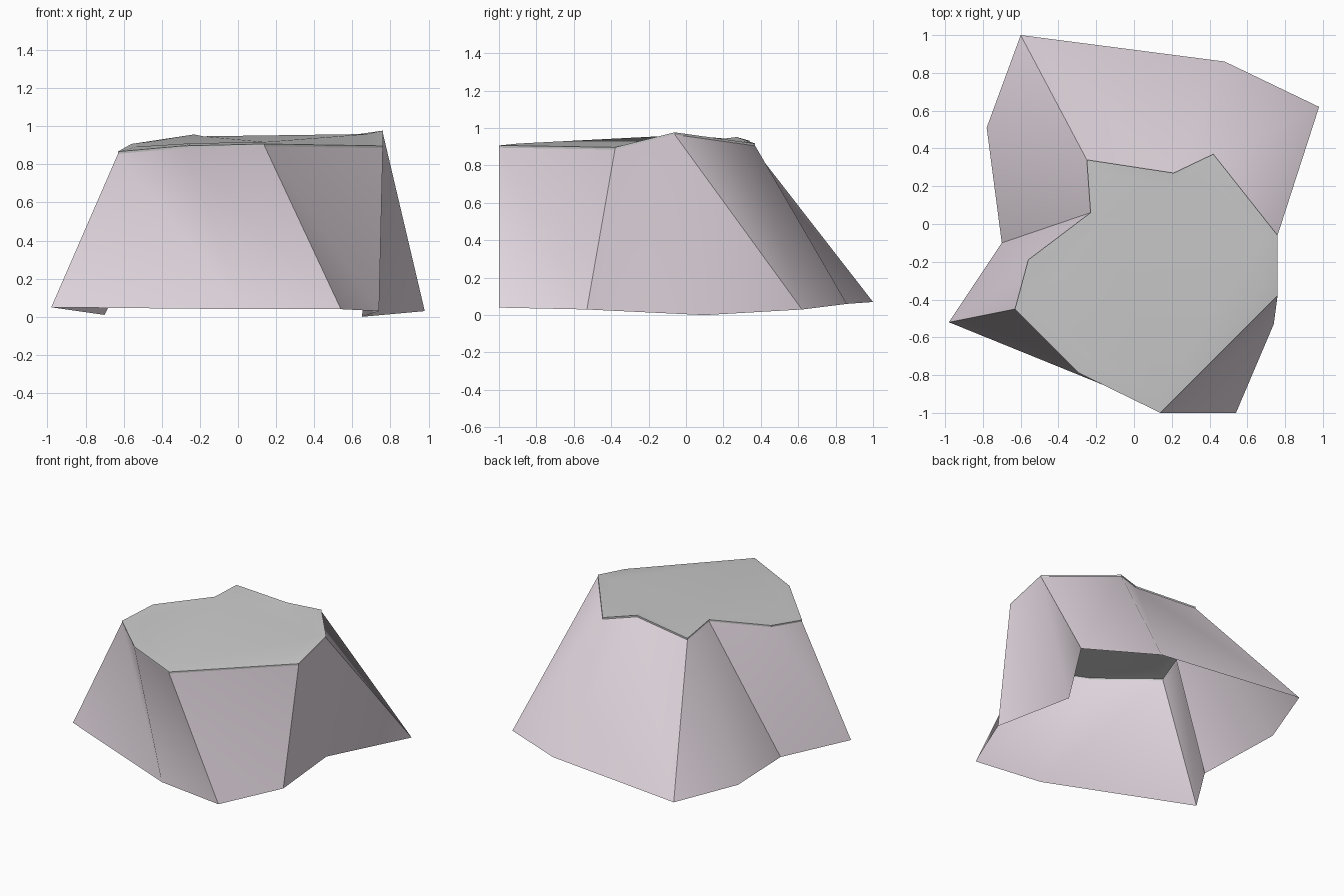
import bpy, bmesh
from mathutils import Vector

if "Cube" in bpy.data.objects:
    bpy.data.objects.remove(bpy.data.objects["Cube"])

# Matching rim and foot outlines, clockwise from the back right corner
RIM = [(.42, .37, .905), (.21, .27, .94), (-.25, .34, .92), (-.23, .06, .945),
       (-.56, -.19, .895), (-.63, -.45, .855), (-.29, -.79, .885),
       (.14, -1, .895), (.76, -.38, .885), (.76, -.06, .965)]
FOOT = [(.98, .62, .03), (.48, .86, .06), (-.60, 1, .07), (-.78, .51, .06),
        (-.70, -.10, .01), (-.98, -.52, .05), (.03, -.93, .04),
        (.54, -1, .04), (.74, -.53, .03), (.65, .10, 0)]
# the lists above run anticlockwise seen from above
N = len(RIM)


def finish(bm, name, angle):
    mesh = bpy.data.meshes.new(name)
    bm.normal_update()
    bm.to_mesh(mesh)
    bm.free()
    obj = bpy.data.objects.new(name, mesh)
    bpy.context.collection.objects.link(obj)
    bpy.ops.object.select_all(action='DESELECT')
    obj.select_set(True)
    bpy.context.view_layer.objects.active = obj
    bpy.ops.object.shade_smooth_by_angle(angle=angle)
    return obj


def ring(bm, points):
    return [bm.verts.new(p) for p in points]


# Sloping rock sides, open underneath
bm = bmesh.new()
top, foot = ring(bm, RIM), ring(bm, FOOT)
for i in range(N):
    j = (i + 1) % N
    bm.faces.new((foot[i], foot[j], top[i]))
    bm.faces.new((foot[j], top[j], top[i]))
sides = finish(bm, "rock_sides", 0.8)
mat = bpy.data.materials.new("mauve_grey_rock")
mat.diffuse_color = (.78, .70, .76, 1)
mat.use_nodes = True
mat.node_tree.nodes["Principled BSDF"].inputs["Base Color"].default_value = mat.diffuse_color
sides.data.materials.append(mat)

# Flat cap: thin lip, bevelled border and plateau
bm = bmesh.new()
centre = Vector((.14, -.2, .92))
lip = [Vector(p) + Vector((0, 0, .012)) for p in RIM]
inner = []
for p in lip:
    q = centre.lerp(p, .87)
    q.z = centre.z + (p.z - centre.z) * .6 + .005
    inner.append(q)
rings = [ring(bm, RIM), ring(bm, lip), ring(bm, inner)]
for a, b in zip(rings, rings[1:]):
    for i in range(N):
        j = (i + 1) % N
        bm.faces.new((a[i], a[j], b[j], b[i]))
bm.faces.new(rings[-1])
finish(bm, "rock_top", 0.5)
